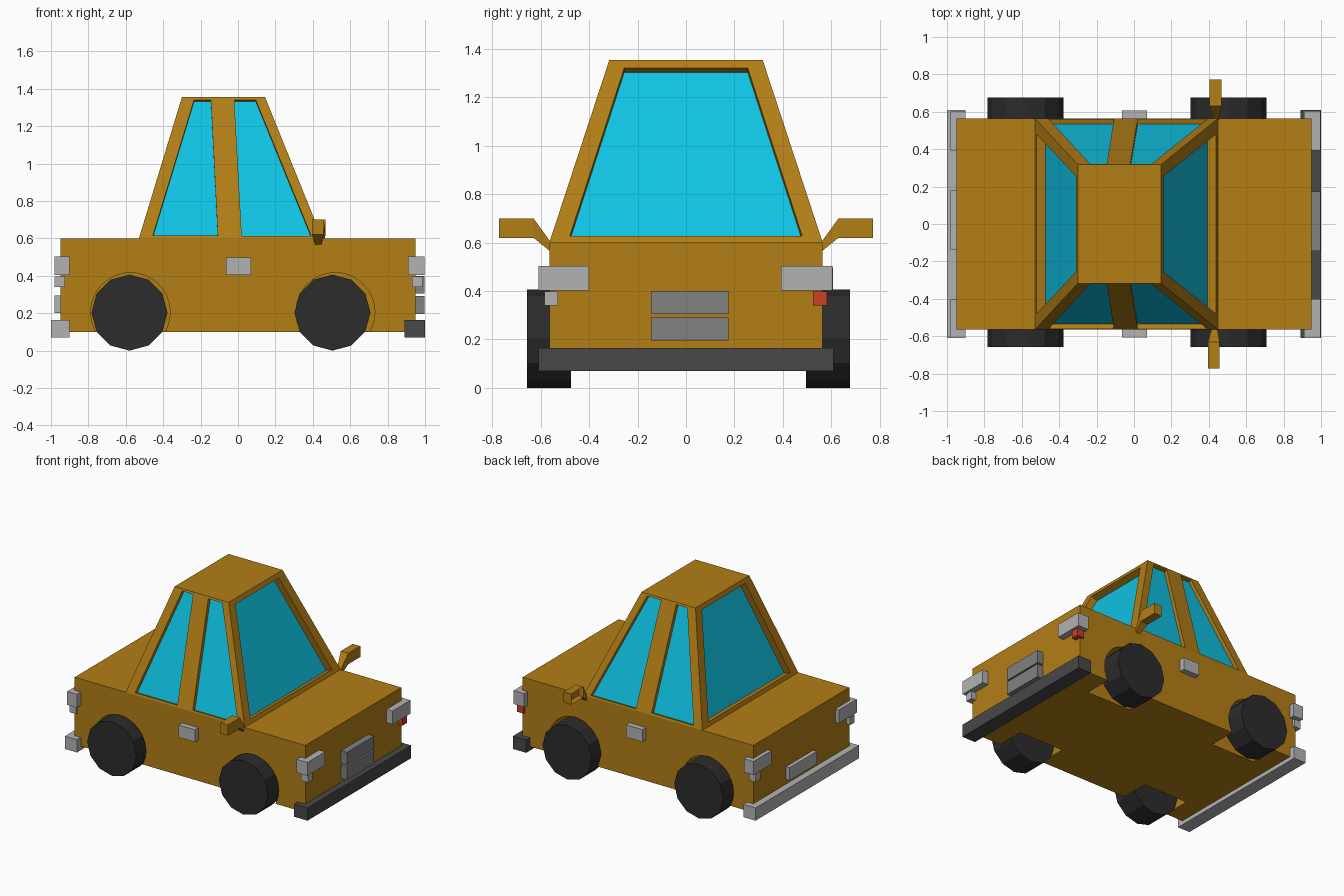
import bpy, bmesh, math
from mathutils import Vector, Matrix

if "Cube" in bpy.data.objects:
    bpy.data.objects.remove(bpy.data.objects["Cube"])


def material(name, r, g, b):
    m = bpy.data.materials.new(name)
    m.diffuse_color = (r, g, b, 1)
    m.use_nodes = True
    m.node_tree.nodes["Principled BSDF"].inputs["Base Color"].default_value = m.diffuse_color
    return m


PAINT = material("ochre paint", 0.45, 0.21, 0.008)
GLASS = material("cyan glass", 0.005, 0.55, 0.78)
RUBBER = material("black rubber", 0.025, 0.025, 0.025)
DARK = material("dark grey", 0.065, 0.065, 0.065)
MID = material("mid grey", 0.22, 0.22, 0.22)
LIGHT = material("light grey", 0.45, 0.45, 0.45)
RED = material("red lamp", 0.6, 0.05, 0.02)


def finish(name, bm, mat):
    bmesh.ops.remove_doubles(bm, verts=bm.verts, dist=1e-5)
    me = bpy.data.meshes.new(name)
    bm.to_mesh(me)
    bm.free()
    ob = bpy.data.objects.new(name, me)
    bpy.context.collection.objects.link(ob)
    if mat:
        me.materials.append(mat)
    return ob


def box(name, x, y, z, mat):
    bm = bmesh.new()
    size = [b - a for a, b in (x, y, z)]
    mid = [(a + b) / 2 for a, b in (x, y, z)]
    bmesh.ops.create_cube(bm, size=1, matrix=Matrix.Translation(mid) @ Matrix.Diagonal((*size, 1)))
    return finish(name, bm, mat)


def cylinder(name, x, y0, y1, z, r, sides, mat):
    bm = bmesh.new()
    bmesh.ops.create_cone(bm, cap_ends=True, segments=sides, radius1=r, radius2=r, depth=y1 - y0,
                          matrix=Matrix.Translation((x, (y0 + y1) / 2, z)) @ Matrix.Rotation(math.pi / 2, 4, 'X'))
    return finish(name, bm, mat)


# Body with four wheel arches
body = box("body", (-0.95, 0.95), (-0.565, 0.565), (0.1, 0.6), PAINT)
for end, xw, xa in (("rear", -0.58, -0.575), ("front", 0.505, 0.52)):
    for side, s, inner in (("left", 1, 0.495), ("right", -1, 0.475)):
        ya, yb = sorted((s * 0.355, s * 0.8))
        cutter = cylinder(f"{end}_{side}_arch_cutter", xa, ya, yb, 0.205, 0.212, 32, PAINT)
        cutter.hide_render = True
        cutter.hide_set(True)
        mod = body.modifiers.new("arch", 'BOOLEAN')
        mod.operation, mod.solver, mod.object = 'DIFFERENCE', 'EXACT', cutter
        ya, yb = sorted((s * inner, s * (inner + 0.182)))
        cylinder(f"{end}_{side}_wheel", xw, ya, yb, 0.203, 0.203, 12, RUBBER)

# Cabin: sloped walls, each pane sunk into its frame
XB, XT, YB, YT, Z0, Z1 = (-0.53, 0.45), (-0.30, 0.145), 0.565, 0.317, 0.6, 1.355
cabin, glass = bmesh.new(), bmesh.new()


def face(bm, pts):
    return bm.faces.new([bm.verts.new(p) for p in pts])


def framed(outer, inner, depth):
    o, i = [Vector(p) for p in outer], [Vector(p) for p in inner]
    n = (o[1] - o[0]).cross(o[3] - o[0]).normalized()
    if n.dot(o[0] - Vector((-0.05, 0, 0.7))) < 0:
        o.reverse()
        i.reverse()
        n = -n
    d = [p - n * depth for p in i]
    for k in range(4):
        j = (k + 1) % 4
        face(cabin, (o[k], o[j], i[j], i[k]))
        face(cabin, (i[k], i[j], d[j], d[k]))
    face(glass, d)


def side_pt(x, z, s):
    return (x, s * (YB + (YT - YB) * (z - Z0) / (Z1 - Z0)), z)


def end_pt(y, z, e):
    return (XB[e] + (XT[e] - XB[e]) * (z - Z0) / (Z1 - Z0), y, z)


def quad(f, a, b, zb, c, d, zt, s):
    return [f(a, zb, s), f(b, zb, s), f(c, zt, s), f(d, zt, s)]


for s in (-1, 1):
    framed(quad(side_pt, XB[0], -0.045, Z0, -0.083, XT[0], Z1, s),
           quad(side_pt, -0.455, -0.108, 0.615, -0.145, -0.235, 1.34, s), 0.027)
    framed(quad(side_pt, -0.045, XB[1], Z0, XT[1], -0.083, Z1, s),
           quad(side_pt, 0.02, 0.392, 0.612, 0.095, -0.02, 1.34, s), 0.027)
for e in (0, 1):
    framed(quad(end_pt, -YB, YB, Z0, YT, -YT, Z1, e),
           quad(end_pt, -0.48, 0.48, 0.628, 0.255, -0.255, 1.322, e), 0.05)
face(cabin, [(XT[0], -YT, Z1), (XT[1], -YT, Z1), (XT[1], YT, Z1), (XT[0], YT, Z1)])
finish("cabin", cabin, PAINT)
finish("windows", glass, GLASS)

# Bumpers, number plate and grille
box("front_bumper", (0.89, 1.0), (-0.61, 0.61), (0.07, 0.165), DARK)
box("rear_bumper", (-1.0, -0.9), (-0.61, 0.61), (0.07, 0.165), LIGHT)
box("upper_grille", (0.94, 0.998), (-0.145, 0.175), (0.305, 0.4), MID)
box("lower_grille", (0.94, 0.998), (-0.145, 0.175), (0.195, 0.293), MID)
box("rear_plate", (-0.98, -0.94), (-0.14, 0.18), (0.2, 0.295), LIGHT)

# Lamps and indicators wrapping the corners, door handles
for side, y, yi in (("left", (0.393, 0.605), (0.525, 0.582)), ("right", (-0.61, -0.4), (-0.585, -0.53))):
    box(f"front_{side}_headlamp", (0.91, 0.998), y, (0.403, 0.503), LIGHT)
    box(f"front_{side}_indicator", (0.93, 0.987), yi, (0.34, 0.397), RED if side == "left" else LIGHT)
    box(f"rear_{side}_lamp", (-0.98, -0.9), y, (0.403, 0.503), LIGHT)
    box(f"rear_{side}_indicator", (-0.98, -0.925), yi, (0.34, 0.397), LIGHT)
    s = 1 if side == "left" else -1
    box(f"{side}_door_handle", (-0.065, 0.07), sorted((s * 0.55, s * 0.607)), (0.405, 0.497), LIGHT)

# Wing mirrors: tapered stem, housing hollowed on its rear face
for side, s, x in (("left", 1, 0.405), ("right", -1, 0.395)):
    bm = bmesh.new()
    root = [(0.02, 0.56, 0.563), (0.05, 0.56, 0.563), (0.05, 0.56, 0.603), (0.02, 0.56, 0.603)]
    rings = [root] + [[(0, y, 0.62), (0.063, y, 0.62), (0.063, y, 0.7), (0, y, 0.7)] for y in (0.63, 0.772)]
    rings = [[bm.verts.new((x + a, s * b, c)) for a, b, c in r] for r in rings]
    for r0, r1 in zip(rings, rings[1:]):
        for k in range(4):
            bm.faces.new((r0[k], r0[(k + 1) % 4], r1[(k + 1) % 4], r1[k]))
    bm.faces.new(rings[0])
    bm.faces.new(rings[-1])
    bmesh.ops.recalc_face_normals(bm, faces=bm.faces)
    back = [f for f in bm.faces if f.normal.x < -0.99]
    bmesh.ops.inset_region(bm, faces=back, thickness=0.015, depth=0)
    bmesh.ops.translate(bm, verts=back[0].verts, vec=(0.03, 0, 0))
    finish(f"{side}_mirror", bm, PAINT)
